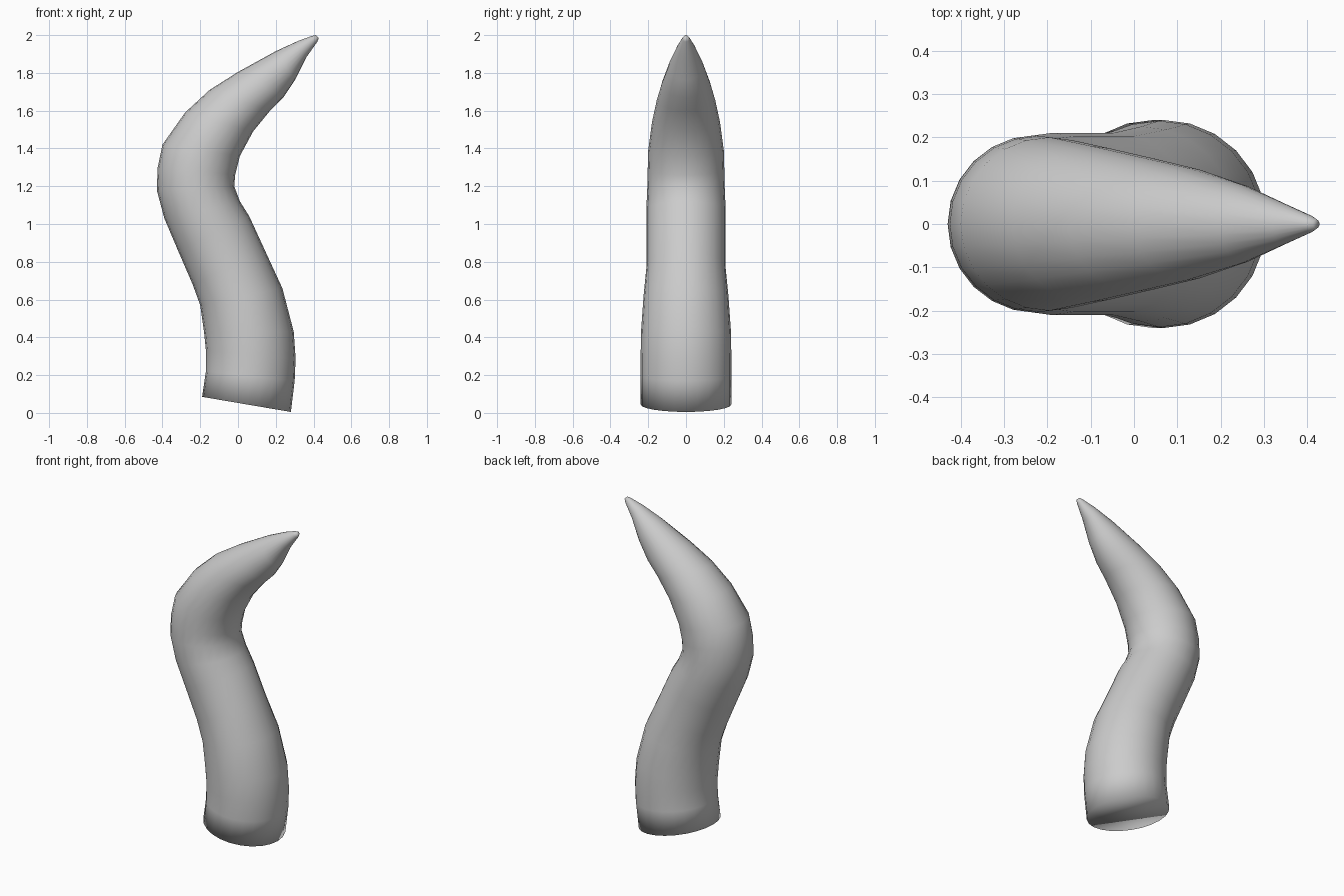
import bpy, bmesh, math
from mathutils import Vector

if "Cube" in bpy.data.objects:
    bpy.data.objects.remove(bpy.data.objects["Cube"])

SIDES = 24

# Horn rings from base to tip: outer x, z, inner x, z, half depth in y
RINGS = [
    (-.19, .085, .28, .005, .24), (-.17, .22, .30, .17, .24),
    (-.17, .33, .305, .29, .24), (-.18, .43, .295, .43, .238),
    (-.20, .57, .235, .66, .225), (-.24, .68, .145, .855, .21),
    (-.32, .865, .06, 1.04, .21), (-.39, 1.03, .01, 1.12, .21),
    (-.43, 1.18, -.02, 1.20, .205), (-.425, 1.30, -.015, 1.26, .203),
    (-.40, 1.42, .01, 1.36, .20), (-.28, 1.59, .08, 1.49, .18),
    (-.15, 1.71, .17, 1.60, .155), (0, 1.805, .24, 1.67, .13),
    (.20, 1.915, .30, 1.76, .09), (.32, 1.97, .36, 1.88, .05),
    (.39, 1.995, .42, 1.965, .02), (.412, 2.0, .428, 1.985, .01),
]

bm = bmesh.new()
loops = []
for ox, oz, ix, iz, depth in RINGS:
    a, b = Vector((ox, 0, oz)), Vector((ix, 0, iz))
    mid, half = (a + b) / 2, (b - a) / 2
    loop = []
    for k in range(SIDES):
        t = 2 * math.pi * k / SIDES
        loop.append(bm.verts.new(mid + half * math.cos(t) + Vector((0, depth * math.sin(t), 0))))
    loops.append(loop)

# Skin between rings, then base and tip caps
for lo, hi in zip(loops, loops[1:]):
    for k in range(SIDES):
        n = (k + 1) % SIDES
        bm.faces.new((lo[k], lo[n], hi[n], hi[k]))
bm.faces.new(loops[0][::-1])
bm.faces.new(loops[-1])
bmesh.ops.recalc_face_normals(bm, faces=bm.faces)
for f in bm.faces:
    f.smooth = True

mesh = bpy.data.meshes.new("horn")
bm.to_mesh(mesh)
bm.free()
horn = bpy.data.objects.new("horn", mesh)
bpy.context.collection.objects.link(horn)

grey = bpy.data.materials.new("light grey")
grey.diffuse_color = (.6, .6, .6, 1)
grey.use_nodes = True
grey.node_tree.nodes["Principled BSDF"].inputs["Base Color"].default_value = grey.diffuse_color
mesh.materials.append(grey)
